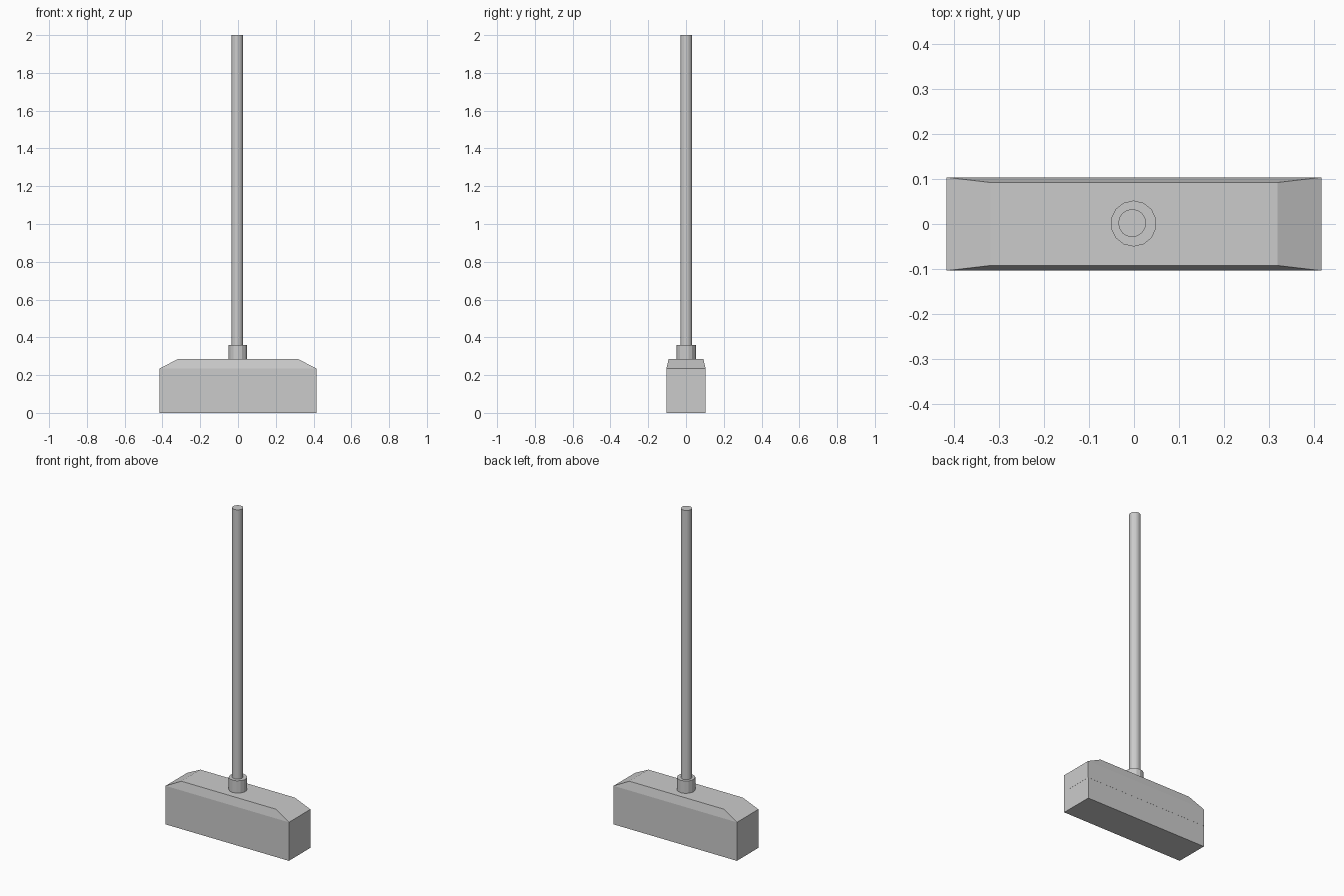
import bpy, bmesh
from math import pi

if "Cube" in bpy.data.objects:
    bpy.data.objects.remove(bpy.data.objects["Cube"])


def new_object(name, bm):
    bmesh.ops.recalc_face_normals(bm, faces=bm.faces)
    mesh = bpy.data.meshes.new(name)
    bm.to_mesh(mesh)
    bm.free()
    obj = bpy.data.objects.new(name, mesh)
    bpy.context.collection.objects.link(obj)
    return obj


def stacked_block(name, levels):
    """Loft rectangles given as (half x, half y, z) from bottom to top."""
    bm = bmesh.new()
    loops = [[bm.verts.new((sx * hx, sy * hy, z))
              for sx, sy in ((-1, -1), (1, -1), (1, 1), (-1, 1))]
             for hx, hy, z in levels]
    bm.faces.new(loops[0])
    bm.faces.new(loops[-1])
    for low, high in zip(loops, loops[1:]):
        for i in range(4):
            j = (i + 1) % 4
            bm.faces.new((low[i], low[j], high[j], high[i]))
    return new_object(name, bm)


def rod(name, sides, radius, x, y, z0, z1):
    bm = bmesh.new()
    bmesh.ops.create_cone(bm, cap_ends=True, segments=sides,
                          radius1=radius, radius2=radius, depth=z1 - z0)
    bmesh.ops.translate(bm, verts=bm.verts, vec=(x, y, (z0 + z1) / 2))
    return new_object(name, bm)


# Brush head: bristles below, wooden block with sloped top edges above
stacked_block("bristles", [(0.415, 0.103, 0), (0.415, 0.103, 0.13)])
stacked_block("head_block", [(0.4155, 0.1035, 0.13), (0.4155, 0.1035, 0.235),
                             (0.318, 0.092, 0.285)])

# Socket and handle
rod("handle_socket", 14, 0.051, -0.001, 0.001, 0.27, 0.36)
rod("handle", 16, 0.031, -0.004, 0.002, 0.30, 2.0)
